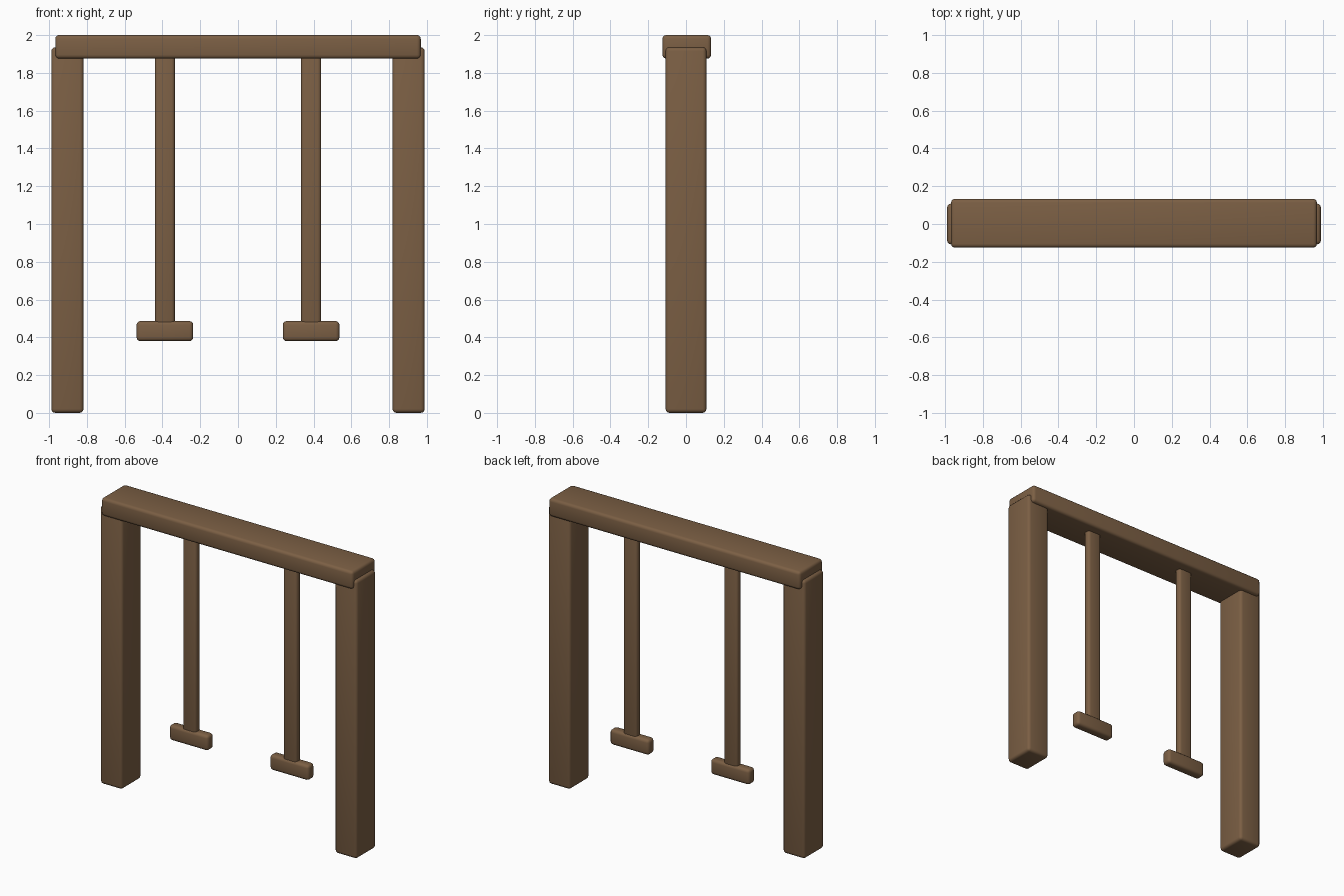
import bpy
import bmesh
from mathutils import Vector

if "Cube" in bpy.data.objects:
    bpy.data.objects.remove(bpy.data.objects["Cube"], do_unlink=True)

wood = bpy.data.materials.new("brown wood")
wood.use_nodes = True
wood.diffuse_color = (0.2, 0.115, 0.058, 1)
wood.node_tree.nodes["Principled BSDF"].inputs["Base Color"].default_value = wood.diffuse_color


def rounded_block(name, centre, size, radius):
    """Smooth-shaded block with softly rounded edges."""
    mesh = bpy.data.meshes.new(name)
    bm = bmesh.new()
    bmesh.ops.create_cube(bm, size=1)
    bmesh.ops.scale(bm, vec=Vector(size), verts=bm.verts)
    for face in bm.faces:
        face.smooth = True
    bm.to_mesh(mesh)
    bm.free()
    mesh.materials.append(wood)
    block = bpy.data.objects.new(name, mesh)
    block.location = centre
    bpy.context.collection.objects.link(block)
    bevel = block.modifiers.new("Rounded edges", "BEVEL")
    bevel.width = radius
    bevel.segments = 3
    bevel.limit_method = "NONE"
    return block


# Top beam resting over both posts
rounded_block("top_beam", (0, 0.004, 1.938), (1.935, 0.258, 0.125), 0.02)

# Post, hanging pole and seat on each side
for side, sign in (("left", 1), ("right", -1)):
    rounded_block(side + "_post", (sign * 0.903, 0, 0.968), (0.17, 0.216, 1.935), 0.02)
    rounded_block(side + "_hanging_pole", (sign * 0.387, 0.04, 1.17), (0.106, 0.05, 1.5), 0.018)
    rounded_block(side + "_seat", (sign * 0.387, 0.04, 0.433), (0.3, 0.068, 0.106), 0.02)
